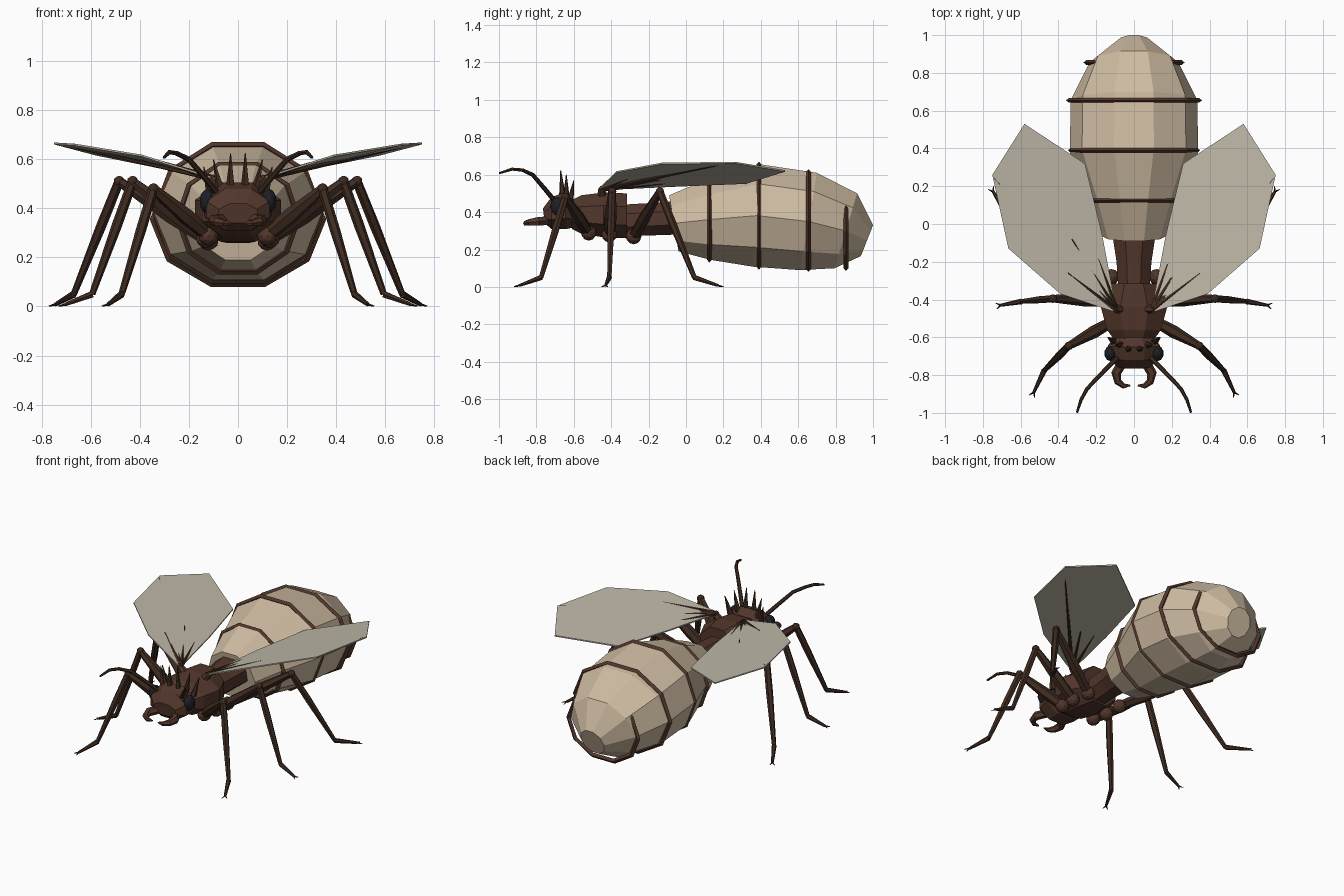
import bpy, bmesh, math
from mathutils import Vector

if "Cube" in bpy.data.objects:
    bpy.data.objects.remove(bpy.data.objects["Cube"])


def material(name, r, g, b):
    m = bpy.data.materials.new(name)
    m.diffuse_color = (r, g, b, 1)
    m.use_nodes = True
    m.node_tree.nodes["Principled BSDF"].inputs["Base Color"].default_value = m.diffuse_color
    return m


BROWN = material("brown_shell", .085, .037, .024)
DARK = material("dark_limb", .05, .025, .015)
BEIGE = material("pale_abdomen", .62, .50, .36)
WING = material("wing_membrane", .52, .48, .39)
EYE = material("eye_black", .012, .014, .02)


def finish(name, bm, mat):
    bmesh.ops.recalc_face_normals(bm, faces=bm.faces)
    me = bpy.data.meshes.new(name)
    bm.to_mesh(me)
    bm.free()
    me.materials.append(mat)
    ob = bpy.data.objects.new(name, me)
    bpy.context.collection.objects.link(ob)
    return ob


def skin(bm, rings):
    n = len(rings[0])
    for a, b in zip(rings, rings[1:]):
        for k in range(n):
            bm.faces.new((a[k], a[(k + 1) % n], b[(k + 1) % n], b[k]))
    bm.faces.new(rings[0])
    bm.faces.new(rings[-1])


def loft(name, sections, n, mat):
    """Body shell; each section is (top y, top z, bottom y, bottom z, half width)."""
    bm = bmesh.new()
    rings = []
    for ty, tz, by, bz, rx in sections:
        top, bot = Vector((0, ty, tz)), Vector((0, by, bz))
        c, u = (top + bot) / 2, (top - bot) / 2 / math.cos(math.pi / n)
        ring = []
        for k in range(n):
            a = math.pi * (2 * k + 1) / n
            ring.append(bm.verts.new(c + u * math.cos(a) + Vector((rx * math.sin(a), 0, 0))))
        rings.append(ring)
    skin(bm, rings)
    return finish(name, bm, mat)


def tube(name, pts, radii, mat, n=6):
    """Faceted tapering tube along a path."""
    bm = bmesh.new()
    pts = [Vector(p) for p in pts]
    rings = []
    for i, p in enumerate(pts):
        d = (pts[min(i + 1, len(pts) - 1)] - pts[max(i - 1, 0)]).normalized()
        ref = Vector((0, 0, 1)) if abs(d.z) < .9 else Vector((0, 1, 0))
        u = d.cross(ref).normalized()
        v = d.cross(u)
        rings.append([bm.verts.new(p + (u * math.cos(t) + v * math.sin(t)) * radii[i])
                      for t in (2 * math.pi * k / n for k in range(n))])
    skin(bm, rings)
    return finish(name, bm, mat)


def ball(name, loc, r, mat, scale=(1, 1, 1)):
    bm = bmesh.new()
    bmesh.ops.create_icosphere(bm, subdivisions=2, radius=r)
    ob = finish(name, bm, mat)
    ob.location, ob.scale = loc, scale
    return ob


def band(name, y, z0, z1, rx, t=.016):
    """Upright ten-sided hoop around the abdomen."""
    bm = bmesh.new()
    c, rz = (z0 + z1) / 2, (z1 - z0) / 2 / math.cos(math.pi / 10)
    rings = []
    for k in range(10):
        a = math.pi * (2 * k + 1) / 10
        ring = []
        for dr, dy in ((0, 0), (-t, t * .8), (-2 * t, 0), (-t, -t * .8)):
            ring.append(bm.verts.new(((rx + dr) * math.sin(a), y + dy, c + (rz + dr) * math.cos(a))))
        rings.append(ring)
    for k in range(10):
        a, b = rings[k], rings[(k + 1) % 10]
        for j in range(4):
            bm.faces.new((a[j], a[(j + 1) % 4], b[(j + 1) % 4], b[j]))
    return finish(name, bm, BROWN)


# Abdomen and its hoops
loft("abdomen", [(-.09, .49, -.04, .19, .17), (.11, .575, .13, .145, .235),
                 (.40, .655, .36, .108, .34), (.70, .61, .61, .09, .335),
                 (.915, .50, .795, .10, .235), (1.0, .33, .935, .165, .085)], 10, BEIGE)
for i, b in enumerate([(.125, .13, .59, .257), (.39, .092, .67, .35),
                       (.655, .08, .63, .36), (.855, .085, .51, .268)]):
    band(f"abdomen_band_{i + 1}", *b)

# Thorax, waist and head
loft("thorax", [(-.62, .46, -.61, .31, .11), (-.56, .49, -.56, .285, .155),
                (-.44, .505, -.44, .265, .19), (-.315, .50, -.315, .26, .13)], 8, BROWN)
loft("waist", [(-.34, .44, -.34, .27, .09), (-.20, .448, -.20, .275, .10),
               (-.05, .46, -.05, .28, .125)], 8, BROWN)
loft("head", [(-.765, .42, -.755, .34, .085), (-.72, .48, -.72, .31, .14),
              (-.65, .505, -.64, .31, .15), (-.59, .46, -.59, .32, .10)], 8, BROWN)

# Leg paths: hip, knee, ankle, toe
LEGS = {
    "front": [(.12, -.52, .29), (.345, -.645, .48), (.475, -.775, .05), (.53, -.89, .008)],
    "middle": [(.13, -.41, .28), (.43, -.395, .51), (.595, -.41, .05), (.705, -.43, .008)],
    "rear": [(.12, -.28, .27), (.485, -.14, .51), (.67, .045, .05), (.745, .17, .008)],
}
WING_OUTLINE = [(.09, -.47, .52), (.39, -.37, .615), (.665, -.13, .66), (.75, .26, .665),
                (.58, .53, .62), (.26, .32, .555), (.17, -.05, .54)]

for side, s in (("left", -1), ("right", 1)):
    def mir(p):
        return Vector((p[0] * s, p[1], p[2]))

    # Legs with hip joint, thigh, shin, foot and claws
    for leg, path in LEGS.items():
        hip, knee, ankle, toe = map(mir, path)
        nm = f"{side}_{leg}_"
        ball(nm + "hip", hip, .042, BROWN)
        tube(nm + "thigh", [hip, hip.lerp(knee, .4), knee], [.028, .034, .02], DARK)
        ball(nm + "knee", knee, .023, DARK)
        tube(nm + "shin", [knee, knee.lerp(ankle, .4), ankle], [.02, .021, .013], DARK)
        tube(nm + "foot", [ankle, toe], [.015, .008], DARK)
        d = toe - ankle
        d.z = 0
        d.normalize()
        for j in (-1, 1):
            tip = toe + d * .025 + Vector((-d.y, d.x, 0)) * .016 * j
            tip.z = .002
            tube(nm + "claw", [toe, tip], [.006, .002], DARK, 4)

    # Wing: thin angular plate
    bm = bmesh.new()
    lo = [bm.verts.new(mir(p) - Vector((0, 0, .004))) for p in WING_OUTLINE]
    hi = [bm.verts.new(mir(p) + Vector((0, 0, .004))) for p in WING_OUTLINE]
    skin(bm, [lo, hi])
    finish(f"{side}_wing", bm, WING)

    # Wing veins and root
    for end in ((.35, -.26, .602), (.74, .24, .666), (.33, -.08, .585), (.22, -.10, .555)):
        tube(f"{side}_wing_vein", [mir((.09, -.46, .52)), mir(end)], [.013, .003], DARK, 5)
    tube(f"{side}_wing_root", [mir((.06, -.45, .47)), mir((.11, -.45, .53))], [.03, .016], BROWN)

    # Eye
    ball(f"{side}_eye", mir((.125, -.685, .43)), .046, EYE, (.7, .9, 1.1))

    # Antenna
    tube(f"{side}_antenna", [mir(p) for p in (
        (.09, -.71, .47), (.14, -.76, .53), (.20, -.82, .60), (.25, -.875, .625),
        (.28, -.93, .63), (.302, -.998, .608))], [.013, .012, .011, .01, .009, .006], DARK)

    # Curved jaw
    tube(f"{side}_jaw", [mir(p) for p in (
        (.065, -.74, .355), (.095, -.79, .35), (.085, -.835, .345),
        (.055, -.858, .34), (.02, -.855, .338))], [.026, .026, .02, .014, .004], BROWN)

    # Head spikes
    for base, tip in (((.03, -.66, .48), (.03, -.67, .625)),
                      ((.07, -.64, .47), (.10, -.64, .60)),
                      ((.11, -.62, .45), (.14, -.60, .57))):
        tube(f"{side}_head_spike", [mir(base), mir(tip)], [.02, .002], DARK, 5)
